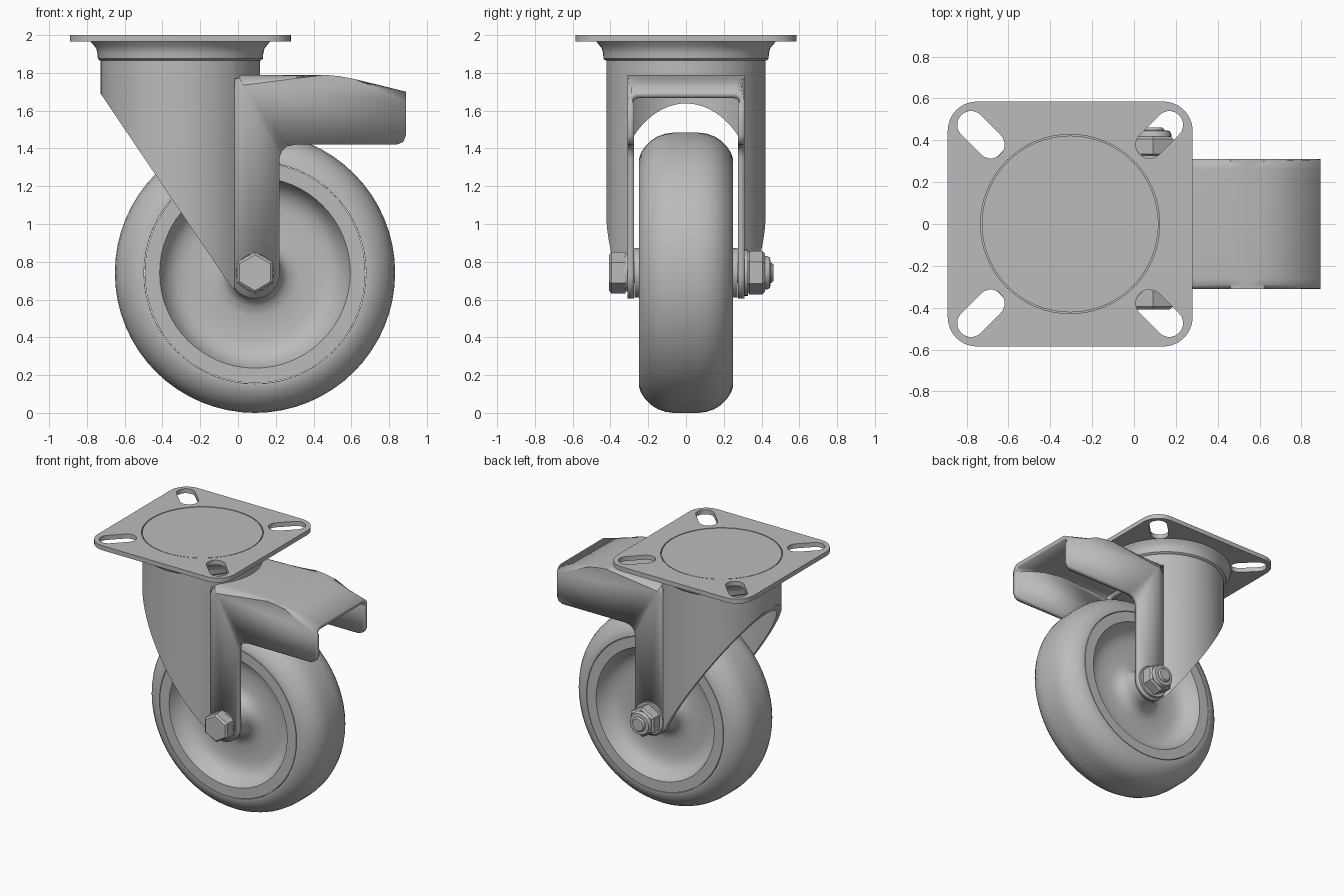
import bpy, bmesh
from math import sin, cos, pi, acos, radians, sqrt

if "Cube" in bpy.data.objects:
    bpy.data.objects.remove(bpy.data.objects["Cube"])

GREY = (0.5, 0.5, 0.5, 1)
steel = bpy.data.materials.new("plain grey")
steel.use_nodes = True
steel.diffuse_color = GREY
steel.node_tree.nodes["Principled BSDF"].inputs["Base Color"].default_value = GREY

SWIVEL_X = -0.305            # vertical swivel axis
AXLE = (0.09, 0.742)         # axle centre in x, z
LEG_Y = 0.31                 # outer face of the fork legs


def smooth(ob):
    bpy.ops.object.select_all(action='DESELECT')
    ob.select_set(True)
    bpy.context.view_layer.objects.active = ob
    bpy.ops.object.shade_smooth_by_angle(angle=radians(32))


def add(name, bm, recalc=True):
    if recalc:
        bmesh.ops.recalc_face_normals(bm, faces=bm.faces[:])
    me = bpy.data.meshes.new(name)
    bm.to_mesh(me)
    bm.free()
    me.materials.append(steel)
    ob = bpy.data.objects.new(name, me)
    bpy.context.collection.objects.link(ob)
    smooth(ob)
    return ob


def revolve(name, profile, axis, sides=48, caps=True):
    """Lathe (radius, height) points about the swivel (z) or the axle (y)."""
    bm = bmesh.new()
    rings = []
    for r, h in profile:
        ring = []
        for i in range(sides):
            t = pi / 2 + 2 * pi * i / sides
            a, b = r * cos(t), r * sin(t)
            co = (SWIVEL_X + a, b, h) if axis == 'z' else (AXLE[0] + a, h, AXLE[1] + b)
            ring.append(bm.verts.new(co))
        rings.append(ring)
    for p, q in zip(rings, rings[1:]):
        for i in range(sides):
            j = (i + 1) % sides
            bm.faces.new((p[i], p[j], q[j], q[i]))
    if caps:
        bm.faces.new(rings[0])
        bm.faces.new(rings[-1])
    return add(name, bm)


def both_sides(half):
    """Mirror a profile running outward from the hub across the wheel plane."""
    return half + [(r, -h) for r, h in reversed(half)]


# Wheel: tyre and dished rim
revolve("tyre", both_sides([(0.587, 0.235), (0.588, 0.25), (0.6, 0.25), (0.635, 0.238),
                            (0.67, 0.215), (0.7, 0.185), (0.722, 0.15), (0.736, 0.11),
                            (0.742, 0.065)]), 'y', 64, caps=False)
dish = [(0.13, 0.272), (0.135, 0.2), (0.15, 0.165), (0.18, 0.14), (0.23, 0.125),
        (0.36, 0.125), (0.41, 0.135), (0.45, 0.158), (0.485, 0.2), (0.505, 0.25),
        (0.584, 0.25), (0.584, 0.2)]
revolve("wheel_rim", both_sides(dish), 'y', 64)

# Axle bolt, washers and lock nut
revolve("bolt_head", [(0.11, -0.32), (0.11, -0.395), (0.095, -0.408)], 'y', 6)
revolve("nut", [(0.1, 0.325), (0.115, 0.335), (0.115, 0.405), (0.1, 0.418)], 'y', 6)
revolve("nut_collar", [(0.088, 0.41), (0.088, 0.43), (0.08, 0.445), (0.06, 0.447)], 'y', 32)
revolve("axle", [(0.055, -0.33), (0.055, 0.45), (0.045, 0.462)], 'y', 32)
revolve("front_washer", [(0.1, -0.305), (0.1, -0.325)], 'y', 32)
revolve("back_washer", [(0.122, 0.305), (0.122, 0.328)], 'y', 32)

# Top plate with four diagonal slots and a round seat
def arc(cx, cy, r, start, end, n=10):
    return [(cx + r * cos(start + (end - start) * i / n),
             cy + r * sin(start + (end - start) * i / n)) for i in range(n + 1)]


HALF, CORNER = 0.585, 0.14
outline = []
for k, (sx, sy) in enumerate([(1, 1), (-1, 1), (-1, -1), (1, -1)]):
    d = HALF - CORNER
    outline += arc(sx * d, sy * d, CORNER, k * pi / 2, (k + 1) * pi / 2)
loops = [outline, arc(0, 0, 0.428, 0, 2 * pi * 63 / 64, 63)]
for k in range(4):
    t = pi / 4 + k * pi / 2
    near, far = 0.603 - 0.067, 0.603 + 0.067
    loops.append(arc(far * cos(t), far * sin(t), 0.066, t - pi / 2, t + pi / 2)
                 + arc(near * cos(t), near * sin(t), 0.066, t + pi / 2, t + 3 * pi / 2))
curve = bpy.data.curves.new("top_plate", 'CURVE')
curve.dimensions = '2D'
curve.fill_mode = 'BOTH'
curve.extrude = 0.0175
for loop in loops:
    spline = curve.splines.new('POLY')
    spline.points.add(len(loop) - 1)
    for point, (x, y) in zip(spline.points, loop):
        point.co = (x, y, 0, 1)
    spline.use_cyclic_u = True
curve.materials.append(steel)
plate = bpy.data.objects.new("top_plate", curve)
plate.location = (SWIVEL_X, 0, 1.9825)
bpy.context.collection.objects.link(plate)
bpy.ops.object.select_all(action='DESELECT')
plate.select_set(True)
bpy.context.view_layer.objects.active = plate
bpy.ops.object.convert(target='MESH')
smooth(bpy.context.view_layer.objects.active)
revolve("plate_seat", [(0.422, 1.96), (0.422, 1.999)], 'z', 64)

# Swivel head flaring up to the plate
revolve("swivel_head", [(0.4, 1.8), (0.4, 1.86), (0.425, 1.865), (0.437, 1.875),
                        (0.439, 1.905), (0.446, 1.93), (0.462, 1.95), (0.475, 1.966)], 'z', 64)

# Curved fork shell, cut along a slanting lower edge
OUTER, INNER, TOP = 0.422, 0.387, 1.868
seam = acos(sqrt(OUTER ** 2 - LEG_Y ** 2) / OUTER)


def slant(x):
    return max(0.65, min(1.69, 1.69 - (x + 0.727) * 1.48))


def shell(name, start, end, bottom, n):
    bm = bmesh.new()
    columns = []
    for i in range(n + 1):
        t = start + (end - start) * i / n
        column = []
        for r, top in ((OUTER, 0), (OUTER, 1), (INNER, 1), (INNER, 0)):
            x = SWIVEL_X + r * cos(t)
            column.append(bm.verts.new((x, r * sin(t), TOP if top else bottom(x))))
        columns.append(column)
    for p, q in zip(columns, columns[1:]):
        for i in range(4):
            j = (i + 1) % 4
            bm.faces.new((p[i], p[j], q[j], q[i]))
    bm.faces.new(columns[0])
    bm.faces.new(columns[-1])
    return add(name, bm)


shell("fork_shell", seam, 2 * pi - seam, slant, 56)
shell("fork_collar", -seam, seam, lambda x: 1.77, 20)

# Fork legs and hood: one folded sheet, open below and at both ends
roof = [(-0.03, 1.75), (0, 1.79), (0.46, 1.79), (0.54, 1.782), (0.62, 1.767), (0.89, 1.7)]
side = roof + [(0.89, 1.47), (0.875, 1.435), (0.84, 1.42), (0.3, 1.42), (0.26, 1.411),
               (0.231, 1.385), (0.22, 1.35)]
side += arc(AXLE[0], 0.735, 0.13, 0, -radians(155), 12)
bm = bmesh.new()
front = [bm.verts.new((x, -LEG_Y, z)) for x, z in side]
back = [bm.verts.new((x, LEG_Y, z)) for x, z in side]
bm.faces.new(list(reversed(front)))
bm.faces.new(back)
folds = []
for i in range(len(roof) - 1):
    bm.faces.new((front[i], front[i + 1], back[i + 1], back[i]))
    folds += [bm.edges.get((v[i], v[i + 1])) for v in (front, back)]
bmesh.ops.bevel(bm, geom=folds, offset=0.055, segments=5, profile=0.5, affect='EDGES')
bmesh.ops.recalc_face_normals(bm, faces=bm.faces[:])
bm.normal_update()
if any(f.normal.z < -0.9 for f in bm.faces):
    bmesh.ops.reverse_faces(bm, faces=bm.faces[:])
hood = add("fork_legs_and_hood", bm, recalc=False)
sheet = hood.modifiers.new("sheet", 'SOLIDIFY')
sheet.thickness = 0.035
sheet.offset = -1
